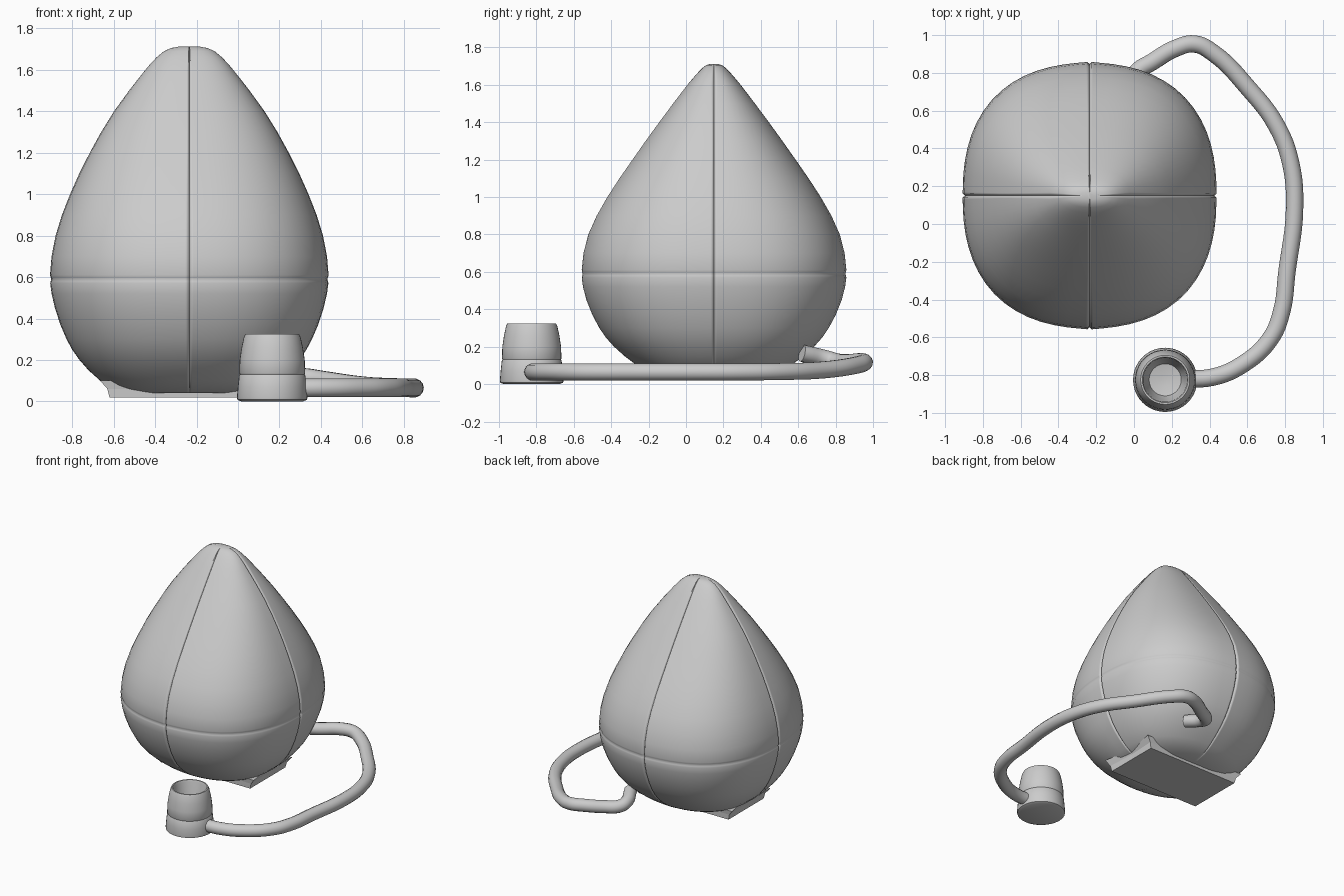
import bpy, bmesh, math

if "Cube" in bpy.data.objects:
    bpy.data.objects.remove(bpy.data.objects["Cube"])

grey = bpy.data.materials.new("warm_grey")
grey.diffuse_color = (0.6, 0.6, 0.6, 1)
grey.use_nodes = True
grey.node_tree.nodes["Principled BSDF"].inputs["Base Color"].default_value = grey.diffuse_color


def add_object(name, bm, angle=None):
    bmesh.ops.recalc_face_normals(bm, faces=bm.faces)
    me = bpy.data.meshes.new(name)
    bm.to_mesh(me)
    bm.free()
    ob = bpy.data.objects.new(name, me)
    bpy.context.collection.objects.link(ob)
    me.materials.append(grey)
    if angle:
        bpy.ops.object.select_all(action='DESELECT')
        ob.select_set(True)
        bpy.context.view_layer.objects.active = ob
        bpy.ops.object.shade_smooth_by_angle(angle=math.radians(angle))
    return ob


def loft(bm, rings):
    """Skin a stack of closed rings and cap both ends."""
    rows = [[bm.verts.new(p) for p in ring] for ring in rings]
    n = len(rows[0])
    for a, b in zip(rows, rows[1:]):
        for i in range(n):
            bm.faces.new((a[i], a[(i + 1) % n], b[(i + 1) % n], b[i]))
    bm.faces.new(rows[0])
    bm.faces.new(rows[-1])


def interp(keys, z):
    """Smooth (Catmull-Rom style) lookup of half widths at height z."""
    k = max(i for i in range(len(keys) - 1) if keys[i][0] <= z + 1e-9)
    p0, p1, p2, p3 = (keys[max(0, min(len(keys) - 1, k + d))] for d in (-1, 0, 1, 2))
    h = p2[0] - p1[0]
    t = (z - p1[0]) / h
    out = []
    for c in (1, 2):
        m1 = (p2[c] - p0[c]) / (p2[0] - p0[0]) * h
        m2 = (p3[c] - p1[c]) / (p3[0] - p1[0]) * h
        out.append((2*t**3 - 3*t*t + 1) * p1[c] + (t**3 - 2*t*t + t) * m1
                   + (3*t*t - 2*t**3) * p2[c] + (t**3 - t*t) * m2)
    return out


# Stuffed bag: soft square section, three stitched grooves
CX, CY, SEAM = -0.235, 0.15, 0.59
profile = [(0.04, 0.27, 0.25), (0.06, 0.35, 0.33), (0.1, 0.43, 0.405),
           (0.2, 0.53, 0.525), (0.3, 0.592, 0.602), (0.45, 0.648, 0.67),
           (0.6, 0.672, 0.695), (0.8, 0.645, 0.66), (1.0, 0.575, 0.56),
           (1.2, 0.48, 0.428), (1.4, 0.363, 0.288), (1.6, 0.212, 0.14),
           (1.66, 0.158, 0.09), (1.69, 0.122, 0.062), (1.705, 0.088, 0.042),
           (1.712, 0.05, 0.02)]
inner = [0.1 * i for i in range(1, 15)]
heights = [k[0] for k in profile] + [SEAM + d for d in (-0.02, -0.01, 0, 0.02)]
heights += [0.08, 0.15, 0.25, 0.37, 0.52, 0.7, 0.9, 1.1, 1.3, 1.5, 1.55, 1.63]
rings = []
for z in sorted(set(heights)):
    a, b = interp(profile, z)
    ring = []
    w = 0.016 * min(2.8, max(1, 0.4 / b))      # groove half angle
    near = [0, w / 2, w, w * 1.8]
    for t, off in [(q * math.pi/2 + s, min(s, math.pi/2 - s)) for q in range(4)
                   for s in near + inner + [math.pi/2 - v for v in near[:0:-1]]]:
        n = 2.4
        r = (abs(math.cos(t) / a)**n + abs(math.sin(t) / b)**n)**(-1 / n)
        r += 0.02 * b * math.exp(-abs(math.cos(t)) / 0.25)
        dip = 0.012 * max(0, 1 - off / w) + 0.006 * max(0, 1 - abs(z - SEAM) / 0.018)
        r -= min(dip, r * 0.4)
        ring.append((CX + r * math.cos(t), CY + r * math.sin(t), z))
    rings.append(ring)
bm = bmesh.new()
loft(bm, rings)
add_object("bag_body", bm, 60)

# Flat foot under the bag, corners flaring up into it
bm = bmesh.new()
square = ((-1, -1), (0, -1), (1, -1), (1, 0), (1, 1), (0, 1), (-1, 1), (-1, 0))
loft(bm, [[(CX + sx * hx * (1 if sy else mid), CY + sy * hy * (1 if sx else mid), z)
           for sx, sy in square]
          for z, hx, hy, mid in ((0.018, 0.385, 0.215, 1), (0.06, 0.395, 0.22, 0.97),
                                 (0.1, 0.43, 0.235, 0.9))])
add_object("bag_foot", bm)

# Hollow cup, a lathed profile
cup = [(0.0, 0.15), (0.008, 0.168), (0.02, 0.17), (0.07, 0.166), (0.125, 0.16),
       (0.131, 0.156), (0.137, 0.159), (0.2, 0.157), (0.26, 0.148), (0.31, 0.137),
       (0.325, 0.13), (0.325, 0.121), (0.31, 0.116), (0.2, 0.105), (0.13, 0.085), (0.12, 0.03)]
bm = bmesh.new()
loft(bm, [[(0.165 + r * math.cos(i * math.tau / 40), -0.825 + r * math.sin(i * math.tau / 40), z)
           for i in range(40)] for z, r in cup])
add_object("cup", bm, 50)

# Hose from the cup round to the back of the bag
path = [(0.25, -0.82, 0.065), (0.42, -0.81, 0.065), (0.58, -0.74, 0.065),
        (0.72, -0.61, 0.065), (0.78, -0.47, 0.065), (0.81, -0.25, 0.065),
        (0.85, 0.08, 0.065), (0.83, 0.32, 0.065), (0.755, 0.52, 0.067),
        (0.6, 0.725, 0.075), (0.42, 0.905, 0.1), (0.32, 0.953, 0.115),
        (0.22, 0.93, 0.12), (0.1, 0.86, 0.115), (0.01, 0.8, 0.12),
        (-0.01, 0.75, 0.135), (0.04, 0.62, 0.165)]
cu = bpy.data.curves.new("hose_path", 'CURVE')
cu.dimensions = '3D'
cu.bevel_depth = 0.046
cu.bevel_resolution = 5
cu.resolution_u = 6
cu.use_fill_caps = True
sp = cu.splines.new('BEZIER')
sp.bezier_points.add(len(path) - 1)
for bp, co in zip(sp.bezier_points, path):
    bp.co = co
    bp.handle_left_type = bp.handle_right_type = 'AUTO'
tube = bpy.data.objects.new("hose_path", cu)
bpy.context.collection.objects.link(tube)
dg = bpy.context.evaluated_depsgraph_get()
me = bpy.data.meshes.new_from_object(tube.evaluated_get(dg))
bm = bmesh.new()
bm.from_mesh(me)
bpy.data.objects.remove(tube)
bpy.data.meshes.remove(me)
add_object("hose", bm, 50)
